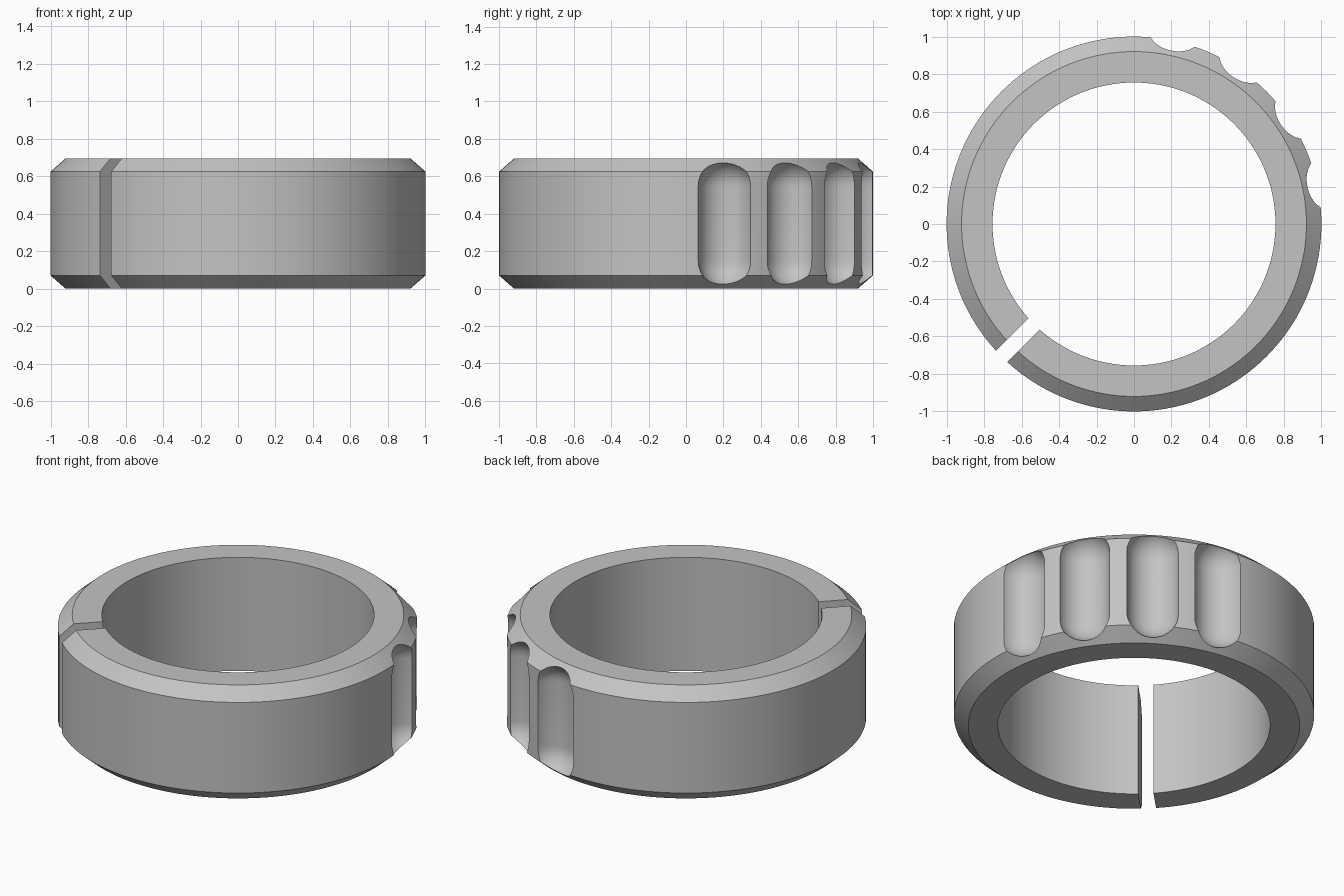
import bpy, bmesh
from math import sin, cos, pi, radians
from mathutils import Matrix

if "Cube" in bpy.data.objects:
    bpy.data.objects.remove(bpy.data.objects["Cube"])

HEIGHT, OUTER, INNER = 0.695, 1.0, 0.755
CHAMFER_R, CHAMFER_Z = 0.92, 0.07
GAP = 0.085
FLUTE_R, FLUTE_AXIS, FLUTE_END = 0.147, 1.02, 0.15

grey = bpy.data.materials.new("plain grey")
grey.use_nodes = True
grey.diffuse_color = (0.55, 0.55, 0.55, 1)
grey.node_tree.nodes["Principled BSDF"].inputs["Base Color"].default_value = grey.diffuse_color


def finish(name, bm):
    bmesh.ops.recalc_face_normals(bm, faces=bm.faces)
    mesh = bpy.data.meshes.new(name)
    bm.to_mesh(mesh)
    bm.free()
    obj = bpy.data.objects.new(name, mesh)
    bpy.context.collection.objects.link(obj)
    mesh.materials.append(grey)
    return obj


def revolve(name, profile, steps, closed):
    """Spin an (r, z) profile about the z axis."""
    bm = bmesh.new()
    verts = [bm.verts.new((r, 0, z)) for r, z in profile]
    edges = [bm.edges.new(pair) for pair in zip(verts, verts[1:])]
    if closed:
        edges.append(bm.edges.new((verts[-1], verts[0])))
    bmesh.ops.spin(bm, geom=verts + edges, cent=(0, 0, 0), axis=(0, 0, 1),
                   angle=2 * pi, steps=steps, use_merge=True)
    bmesh.ops.remove_doubles(bm, verts=bm.verts, dist=1e-5)
    return finish(name, bm)


def cut(target, cutter):
    cutter.hide_render = True
    mod = target.modifiers.new("cut", 'BOOLEAN')
    mod.operation, mod.solver, mod.object = 'DIFFERENCE', 'EXACT', cutter
    bpy.context.view_layer.objects.active = target
    bpy.ops.object.modifier_apply(modifier=mod.name)
    bpy.data.objects.remove(cutter)


# Chamfered ring body
ring = revolve("split_ring", [
    (INNER, 0), (CHAMFER_R, 0), (OUTER, CHAMFER_Z),
    (OUTER, HEIGHT - CHAMFER_Z), (CHAMFER_R, HEIGHT), (INNER, HEIGHT)], 144, True)

# Straight slot through the wall
bm = bmesh.new()
bmesh.ops.create_cube(bm, size=1, matrix=Matrix.Rotation(radians(225), 4, 'Z')
                      @ Matrix.Translation((0.9, 0, HEIGHT / 2))
                      @ Matrix.Diagonal((0.7, GAP, 1, 1)))
cut(ring, finish("slot_cutter", bm))

# Four round-ended finger flutes on the outside
arc = [radians(a) for a in range(0, 91, 9)]
lower = [(FLUTE_R * sin(a), FLUTE_END - FLUTE_R * cos(a)) for a in arc]
capsule = lower + [(r, HEIGHT - z) for r, z in reversed(lower)]
capsule[0], capsule[-1] = (0, capsule[0][1]), (0, capsule[-1][1])
for angle in (12, 34, 56, 78):
    flute = revolve("flute_cutter", capsule, 40, False)
    a = radians(angle)
    flute.data.transform(Matrix.Translation((FLUTE_AXIS * cos(a), FLUTE_AXIS * sin(a), 0)))
    cut(ring, flute)

# Smooth curved walls, sharp rims
bpy.ops.object.select_all(action='DESELECT')
ring.select_set(True)
bpy.context.view_layer.objects.active = ring
bpy.ops.object.shade_smooth_by_angle(angle=radians(25))
